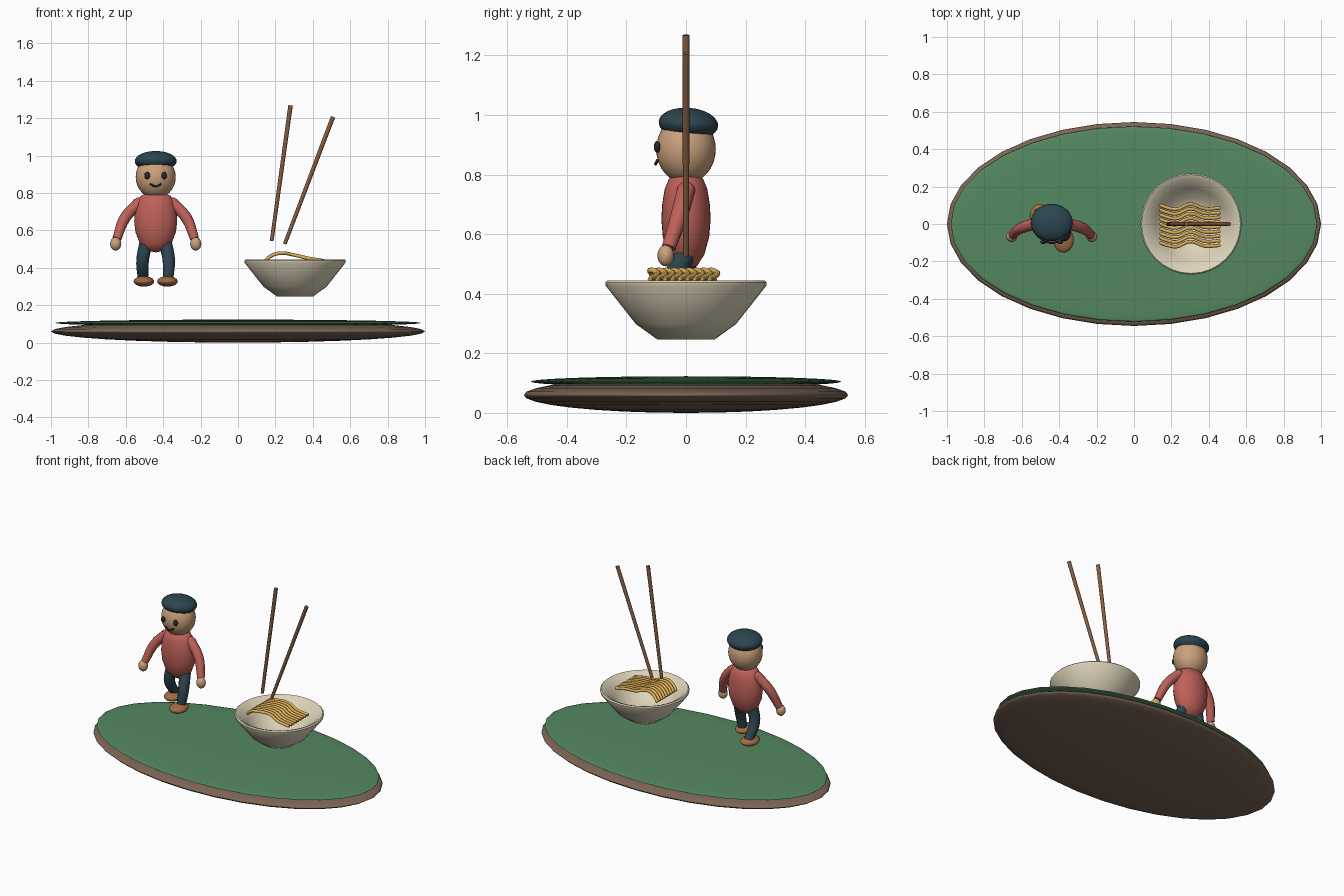
import bpy, math
from mathutils import Vector

if "Cube" in bpy.data.objects:
    bpy.data.objects.remove(bpy.data.objects["Cube"])

FX = -0.44   # figure centre line


def material(name, rgb):
    m = bpy.data.materials.new(name)
    m.diffuse_color = (*rgb, 1)
    m.use_nodes = True
    m.node_tree.nodes["Principled BSDF"].inputs["Base Color"].default_value = m.diffuse_color
    return m


BROWN = material("earth", (0.20, 0.13, 0.09))
GREEN = material("grass", (0.09, 0.25, 0.12))
CREAM = material("ceramic", (0.72, 0.65, 0.48))
NOODLE = material("noodle", (0.72, 0.43, 0.10))
WOOD = material("wood", (0.24, 0.11, 0.05))
SKIN = material("skin", (0.60, 0.36, 0.20))
RED = material("shirt", (0.52, 0.12, 0.10))
NAVY = material("navy", (0.025, 0.06, 0.08))
SHOE = material("shoe", (0.36, 0.15, 0.06))
DARK = material("dark", (0.02, 0.02, 0.03))


def finish(ob, name, mat, angle=40):
    ob.name = name
    ob.data.materials.clear()
    ob.data.materials.append(mat)
    bpy.ops.object.select_all(action='DESELECT')
    ob.select_set(True)
    bpy.context.view_layer.objects.active = ob
    bpy.ops.object.shade_smooth_by_angle(angle=math.radians(angle))
    return ob


def ball(name, loc, scale, mat, seg=32, rings=16, rot=(0, 0, 0)):
    bpy.ops.mesh.primitive_uv_sphere_add(segments=seg, ring_count=rings, radius=1,
                                         location=loc, rotation=rot)
    ob = bpy.context.object
    ob.scale = scale
    return finish(ob, name, mat, 60)


def lathe(name, profile, loc, mat, seg=32, ysc=1.0, angle=40):
    verts, faces, rings = [], [], []
    for r, z in profile:
        n = 1 if r == 0 else seg
        rings.append(range(len(verts), len(verts) + n))
        for i in range(n):
            a = 2 * math.pi * i / seg
            verts.append((r * math.cos(a), r * ysc * math.sin(a), z))
    for a, b in zip(rings, rings[1:]):
        for i in range(seg):
            j = (i + 1) % seg
            f = [a[i % len(a)], a[j % len(a)], b[j % len(b)], b[i % len(b)]]
            faces.append(list(dict.fromkeys(f)))
    me = bpy.data.meshes.new(name)
    me.from_pydata(verts, [], faces)
    ob = bpy.data.objects.new(name, me)
    ob.location = loc
    bpy.context.collection.objects.link(ob)
    return finish(ob, name, mat, angle)


def tube(name, pts, radii, mat, res=6, bevel_res=3):
    cu = bpy.data.curves.new(name, 'CURVE')
    cu.dimensions = '3D'
    cu.bevel_depth = 1.0
    cu.bevel_resolution = bevel_res
    cu.resolution_u = res
    cu.use_fill_caps = True
    sp = cu.splines.new('BEZIER')
    sp.bezier_points.add(len(pts) - 1)
    for bp, p, r in zip(sp.bezier_points, pts, radii):
        bp.co = p
        bp.radius = r
        bp.handle_left_type = bp.handle_right_type = 'AUTO'
    ob = bpy.data.objects.new(name, cu)
    bpy.context.collection.objects.link(ob)
    bpy.ops.object.select_all(action='DESELECT')
    ob.select_set(True)
    bpy.context.view_layer.objects.active = ob
    bpy.ops.object.convert(target='MESH')
    return finish(bpy.context.object, name, mat, 60)


def stick(name, a, b, r0, r1, mat):
    a, b = Vector(a), Vector(b)
    d = b - a
    bpy.ops.mesh.primitive_cone_add(vertices=12, radius1=r0, radius2=r1, depth=d.length,
                                    location=(a + b) / 2,
                                    rotation=d.to_track_quat('Z', 'Y').to_euler())
    return finish(bpy.context.object, name, mat, 40)


# Ground: two flattened ellipsoids
ball("ground_base", (0, 0, 0.06), (1.0, 0.545, 0.06), BROWN)
ball("grass_top", (0, 0, 0.105), (0.98, 0.522, 0.018), GREEN)

# Bowl, closed profile from outer foot over the rim to the inner floor
lathe("bowl", [(0, 0.247), (0.097, 0.247), (0.168, 0.298), (0.27, 0.427), (0.271, 0.438),
               (0.264, 0.445), (0.245, 0.438), (0.19, 0.38), (0.14, 0.315), (0.08, 0.29),
               (0, 0.285)], (0.305, 0, 0), CREAM)

# Noodles: wavy parallel strands
for i in range(9):
    y = -0.106 + i * 0.025
    path = [(0.142, y + 0.006, 0.432), (0.175, y - 0.006, 0.462), (0.225, y - 0.015, 0.478),
            (0.30, y + 0.012, 0.468), (0.38, y - 0.012, 0.45), (0.46, y - 0.008, 0.437)]
    tube(f"noodle_{i + 1}", path, [0.0095] * 6, NOODLE, res=5, bevel_res=2)

# Chopsticks
stick("chopstick_left", (0.18, 0, 0.543), (0.281, 0, 1.268), 0.010, 0.012, WOOD)
stick("chopstick_right", (0.25, 0, 0.527), (0.508, 0, 1.207), 0.010, 0.012, WOOD)

# Figure: torso, head, cap
lathe("torso", [(0, 0.482), (0.05, 0.492), (0.085, 0.53), (0.108, 0.59), (0.115, 0.65),
                (0.111, 0.70), (0.10, 0.75), (0.08, 0.785), (0.045, 0.802), (0, 0.806)],
      (FX, 0, 0), RED, ysc=0.72, angle=70)
ball("head", (FX, 0, 0.885), (0.107, 0.10, 0.115), SKIN)
ball("cap", (FX, 0.008, 0.97), (0.112, 0.10, 0.054), NAVY, rot=(-0.08, 0, 0))

# Face
tube("mouth", [(FX - 0.03, -0.096, 0.848), (FX, -0.102, 0.835), (FX + 0.03, -0.096, 0.848)],
     [0.005] * 3, DARK)
for s, side in ((-1, "left"), (1, "right")):
    ball(f"eye_{side}", (FX + s * 0.046, -0.097, 0.893), (0.015, 0.011, 0.02), DARK, 16, 10)
    # Arms and hands
    tube(f"arm_{side}", [(FX + s * 0.09, 0, 0.748), (FX + s * 0.165, -0.022, 0.665),
                         (FX + s * 0.208, -0.058, 0.555)], [0.031, 0.030, 0.024], RED)
    ball(f"shoulder_{side}", (FX + s * 0.09, 0, 0.745), (0.031, 0.031, 0.031), RED, 16, 10)
    ball(f"hand_{side}", (FX + s * 0.214, -0.068, 0.528), (0.03, 0.028, 0.036), SKIN, 16, 10)
    # Legs in stride, right foot forward
    step = -0.085 if s > 0 else 0.04
    tube(f"leg_{side}", [(FX + s * 0.05, 0, 0.54),
                         (FX + s * 0.07, step * 0.4 - 0.012, 0.44),
                         (FX + s * 0.066, step + 0.02, 0.34)], [0.036, 0.034, 0.029], NAVY)
    ball(f"shoe_{side}", (FX + s * 0.063, step, 0.327), (0.055, 0.068, 0.028), SHOE, 20, 12)
